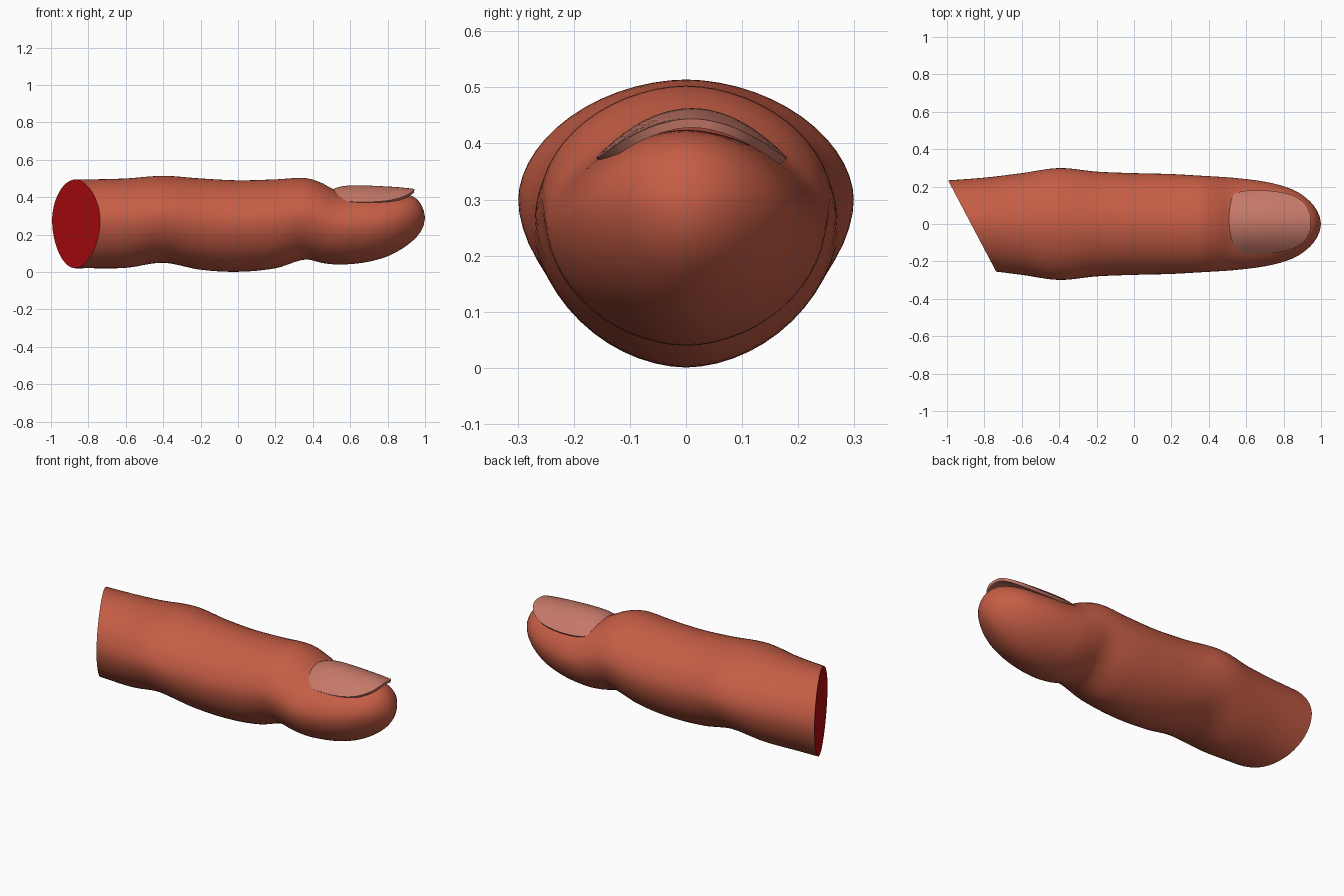
import bpy, bmesh, math

if "Cube" in bpy.data.objects:
    bpy.data.objects.remove(bpy.data.objects["Cube"])


def material(name, rgb):
    m = bpy.data.materials.new(name)
    m.diffuse_color = (*rgb, 1)
    m.use_nodes = True
    m.node_tree.nodes["Principled BSDF"].inputs["Base Color"].default_value = m.diffuse_color
    return m


def smooth_sample(rows, x):
    """Cubic interpolation through rows of (x, a, b, ...)."""
    i = max(k for k in range(len(rows) - 1) if rows[k][0] <= x or k == 0)
    a, b = rows[i], rows[i + 1]
    p, n = rows[max(i - 1, 0)], rows[min(i + 2, len(rows) - 1)]
    h = b[0] - a[0]
    t = (x - a[0]) / h
    out = []
    for c in range(1, len(a)):
        ma = (b[c] - p[c]) / (b[0] - p[0]) * h
        mb = (n[c] - a[c]) / (n[0] - a[0]) * h
        out.append((2*t**3 - 3*t*t + 1) * a[c] + (t**3 - 2*t*t + t) * ma
                   + (3*t*t - 2*t**3) * b[c] + (t**3 - t*t) * mb)
    return out


def stations(rows, step):
    """All row positions plus even subdivisions between them."""
    xs = []
    for a, b in zip(rows, rows[1:]):
        n = max(2, math.ceil((b[0] - a[0]) / step))
        xs += [a[0] + (b[0] - a[0]) * k / n for k in range(n)]
    return xs + [rows[-1][0]]


def finish(name, bm, mats):
    bmesh.ops.recalc_face_normals(bm, faces=bm.faces)
    me = bpy.data.meshes.new(name)
    bm.to_mesh(me)
    bm.free()
    ob = bpy.data.objects.new(name, me)
    bpy.context.collection.objects.link(ob)
    for m in mats:
        me.materials.append(m)
    bpy.ops.object.select_all(action='DESELECT')
    ob.select_set(True)
    bpy.context.view_layer.objects.active = ob
    return ob


skin = material("skin", (0.56, 0.11, 0.06))
flesh = material("cut_flesh", (0.5, 0.004, 0.005))
nail_mat = material("nail", (0.56, 0.19, 0.14))

# Finger: x, bottom z, top z, half width
body = [(-1.1, .02, .494, .226), (-.8, .02, .495, .248), (-.6, .022, .5, .272),
        (-.4, .049, .514, .299), (-.2, .012, .5, .28), (0, .001, .49, .272),
        (.2, .02, .495, .267), (.36, .067, .502, .258), (.45, .048, .475, .253),
        (.52, .04, .437, .248), (.6, .042, .424, .24), (.7, .055, .424, .226),
        (.8, .084, .424, .202), (.88, .126, .42, .168), (.94, .172, .402, .122),
        (.975, .213, .368, .078), (.993, .25, .328, .039)]
SEG, EXP = 56, 2 / 1.87
bm = bmesh.new()
rings = []
for x in stations(body, .035):
    zb, zt, w = smooth_sample(body, x)
    zc = zb + (zt - zb) * .54
    ring = []
    for k in range(SEG):
        a = 2 * math.pi * k / SEG
        c, s = math.cos(a), math.sin(a)
        y = math.copysign(abs(c) ** EXP, c) * w
        r = abs(s) ** EXP
        z = zc + r * (zt - zc) if s > 0 else zc - r * (zc - zb)
        ring.append(bm.verts.new((x, y, z)))
    rings.append(ring)
for r0, r1 in zip(rings, rings[1:]):
    for k in range(SEG):
        j = (k + 1) % SEG
        bm.faces.new((r0[k], r0[j], r1[j], r1[k]))
tip = bm.verts.new((1, 0, .29))
for k in range(SEG):
    bm.faces.new((rings[-1][k], rings[-1][(k + 1) % SEG], tip))

# Slanted cut at the base, capped in red
cut = bmesh.ops.bisect_plane(bm, geom=bm.verts[:] + bm.edges[:] + bm.faces[:],
                             plane_co=(-.871, 0, 0), plane_no=(-.885, -.466, 0),
                             clear_outer=True)
edges = [e for e in cut["geom_cut"] if isinstance(e, bmesh.types.BMEdge)]
for f in bmesh.ops.contextual_create(bm, geom=edges)["faces"]:
    f.material_index = 1
finish("finger", bm, [skin, flesh])
bpy.ops.object.shade_smooth_by_angle(angle=math.radians(45))

# Fingernail: x, ridge z, half width
plate = [(.5, .436, .075), (.507, .442, .112), (.53, .452, .146), (.57, .46, .163),
         (.63, .463, .17), (.72, .461, .168), (.8, .457, .157), (.86, .453, .138),
         (.9, .449, .112), (.928, .446, .08), (.943, .444, .04)]
COLS = 20
bm = bmesh.new()
rows = []
for x in stations(plate, .02):
    z, w = smooth_sample(plate, x)
    row = []
    for k in range(COLS + 1):
        y = w * (2 * k / COLS - 1)
        row.append(bm.verts.new((x, y + .01, z - .088 * (y / .17) ** 2)))
    rows.append(row)
for r0, r1 in zip(rows, rows[1:]):
    for k in range(COLS):
        bm.faces.new((r0[k], r1[k], r1[k + 1], r0[k + 1]))
nail = finish("fingernail", bm, [nail_mat])
if nail.data.polygons[0].normal.z < 0:
    nail.data.flip_normals()
mod = nail.modifiers.new("thickness", 'SOLIDIFY')
mod.thickness = .016
mod.offset = -1
bpy.ops.object.modifier_apply(modifier=mod.name)
bpy.ops.object.shade_smooth_by_angle(angle=math.radians(40))
